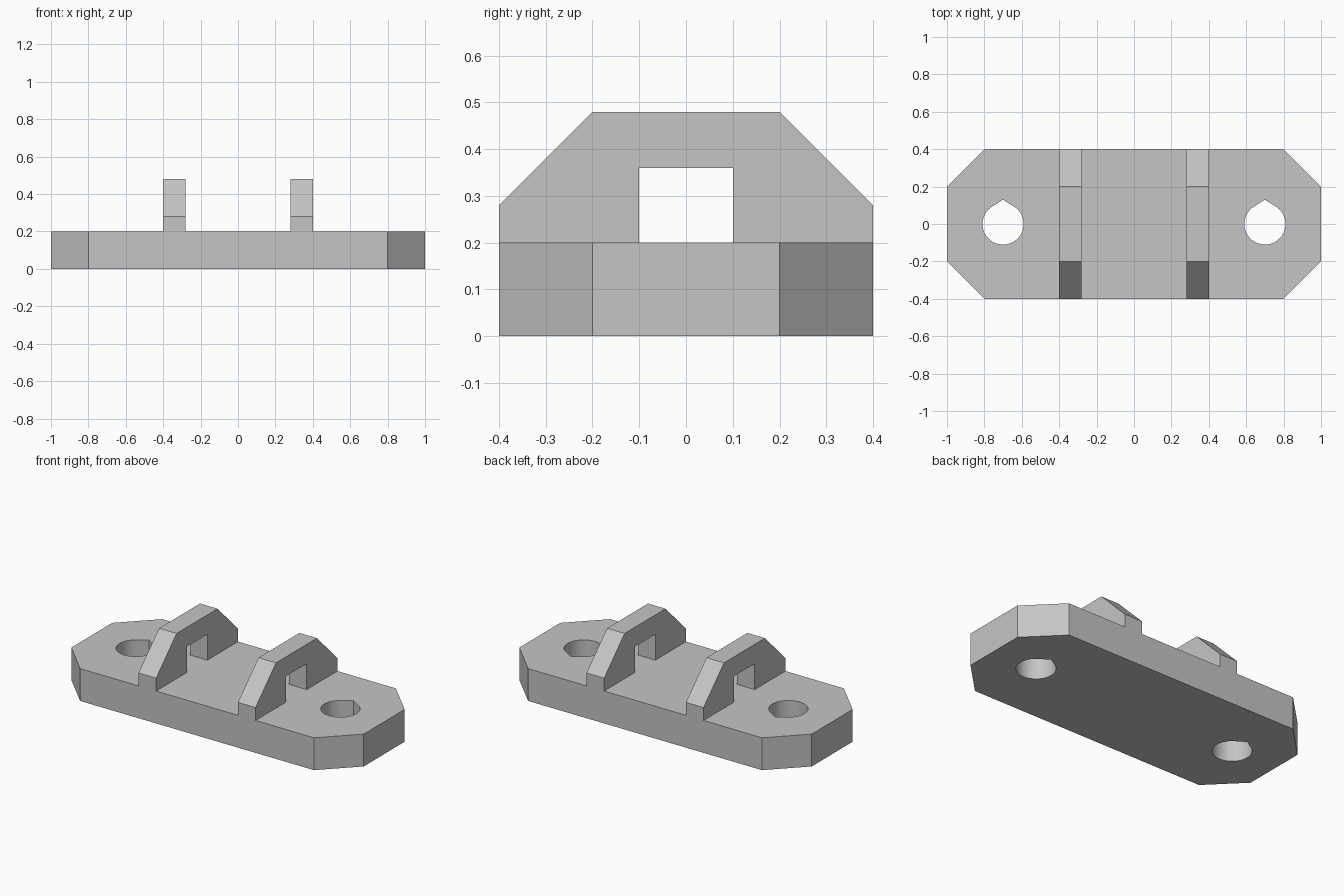
import bpy, bmesh, math
from mathutils import Matrix

cube = bpy.data.objects.get("Cube")
if cube:
    bpy.data.objects.remove(cube, do_unlink=True)

grey = bpy.data.materials.new("plain_grey")
grey.use_nodes = True
colour = (0.56, 0.56, 0.56, 1)
grey.diffuse_color = colour
grey.node_tree.nodes["Principled BSDF"].inputs["Base Color"].default_value = colour


def plate(name, loops, depth, matrix):
    """Extrude closed 2D loops (inner loops become holes) into a solid, centred in depth."""
    curve = bpy.data.curves.new(name + "_profile", "CURVE")
    curve.dimensions = "2D"
    curve.fill_mode = "BOTH"
    curve.extrude = depth / 2
    for loop in loops:
        spline = curve.splines.new("POLY")
        spline.points.add(len(loop) - 1)
        for point, (u, v) in zip(spline.points, loop):
            point.co = (u, v, 0, 1)
        spline.use_cyclic_u = True
    helper = bpy.data.objects.new(name + "_helper", curve)
    bpy.context.collection.objects.link(helper)
    bpy.context.view_layer.update()
    graph = bpy.context.evaluated_depsgraph_get()
    mesh = bpy.data.meshes.new_from_object(helper.evaluated_get(graph))
    bpy.data.objects.remove(helper, do_unlink=True)
    bpy.data.curves.remove(curve)

    # Weld caps to walls and bake the placement
    bm = bmesh.new()
    bm.from_mesh(mesh)
    bmesh.ops.remove_doubles(bm, verts=bm.verts, dist=1e-5)
    bmesh.ops.transform(bm, matrix=matrix, verts=bm.verts)
    bmesh.ops.recalc_face_normals(bm, faces=bm.faces)
    bm.to_mesh(mesh)
    bm.free()
    mesh.materials.clear()
    mesh.materials.append(grey)
    obj = bpy.data.objects.new(name, mesh)
    bpy.context.collection.objects.link(obj)
    bpy.ops.object.select_all(action="DESELECT")
    obj.select_set(True)
    bpy.context.view_layer.objects.active = obj
    bpy.ops.object.shade_smooth_by_angle(angle=math.radians(25))
    return obj


def teardrop(cx, radius=0.11, tip=0.13, steps=48):
    """Round hole whose sides run tangentially to a point towards the back."""
    half = math.acos(radius / tip)
    start, sweep = math.pi / 2 + half, 2 * (math.pi - half)
    arc = [start + sweep * i / steps for i in range(steps + 1)]
    return [(cx, tip)] + [(cx + radius * math.cos(a), radius * math.sin(a)) for a in arc]


# Base plate with clipped corners and two mounting holes
outline = [(-1, -0.2), (-0.8, -0.4), (0.8, -0.4), (1, -0.2),
           (1, 0.2), (0.8, 0.4), (-0.8, 0.4), (-1, 0.2)]
plate("base_plate", [outline, teardrop(-0.7), teardrop(0.7)], 0.2,
      Matrix.Translation((0, 0, 0.1)))

# Pair of upright lugs with a square opening at the foot
half_arch = [(0.1, 0.36), (0.1, 0.2), (0.4, 0.2), (0.4, 0.28), (0.2, 0.48)]
arch = half_arch + [(-y, z) for y, z in reversed(half_arch)]
upright = Matrix(((0, 0, 1, 0), (1, 0, 0, 0), (0, 1, 0, 0), (0, 0, 0, 1)))
for side, x in (("right", -0.34), ("left", 0.34)):
    plate(side + "_lug", [arch], 0.12, Matrix.Translation((x, 0, 0)) @ upright)
